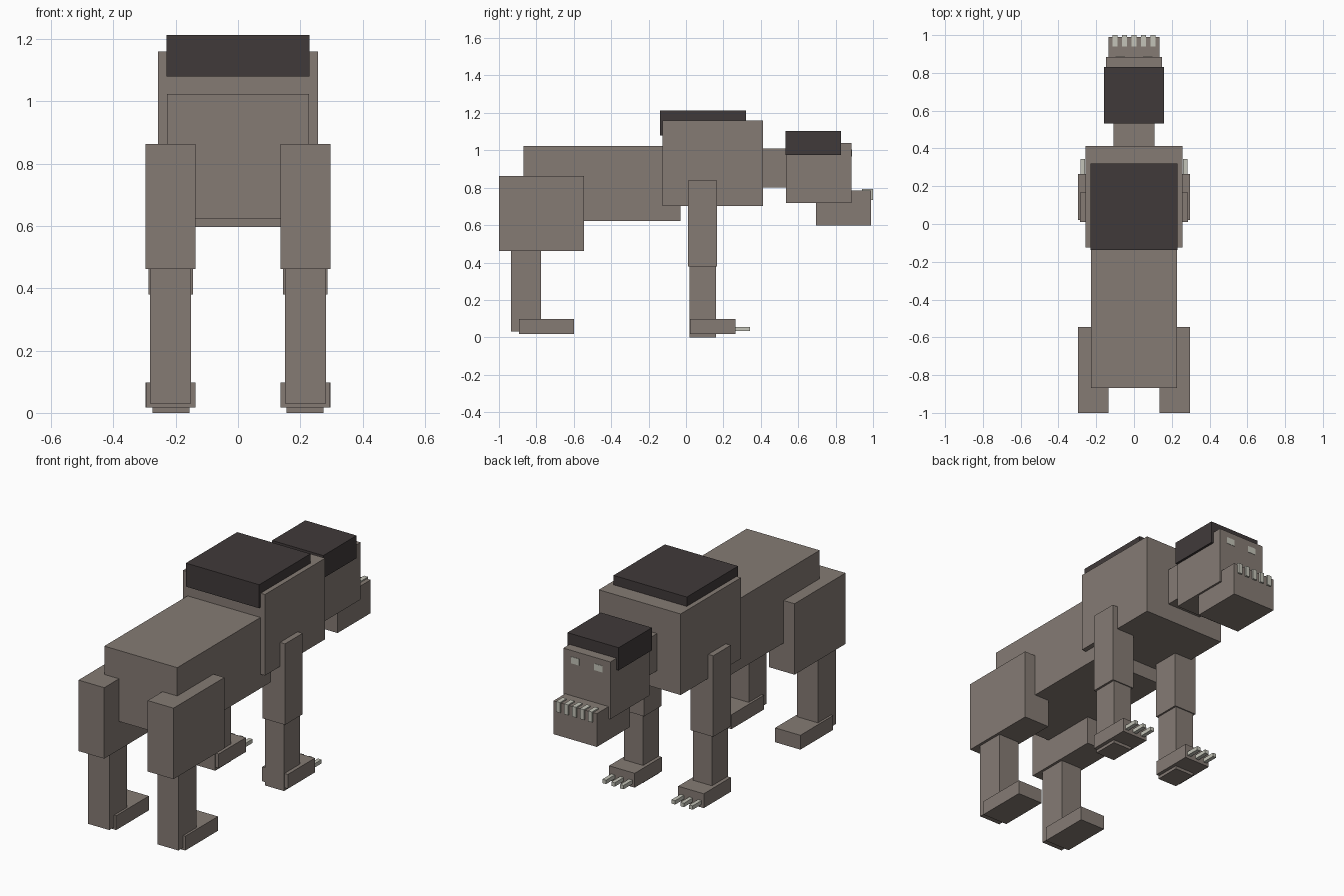
import bpy
import bmesh
from mathutils import Vector

if "Cube" in bpy.data.objects:
    bpy.data.objects.remove(bpy.data.objects["Cube"])


def material(name, rgb):
    m = bpy.data.materials.new(name)
    m.diffuse_color = (*rgb, 1)
    m.use_nodes = True
    m.node_tree.nodes["Principled BSDF"].inputs["Base Color"].default_value = m.diffuse_color
    return m


FUR = material("grey brown fur", (0.235, 0.198, 0.175))
DARK = material("dark fur", (0.051, 0.042, 0.042))
BONE = material("pale bone", (0.55, 0.55, 0.48))


def boxes(name, spans, mat):
    """One object made of boxes, each given as x, y and z ranges."""
    bm = bmesh.new()
    for span in spans:
        lo, hi = Vector([s[0] for s in span]), Vector([s[1] for s in span])
        verts = bmesh.ops.create_cube(bm, size=1)["verts"]
        for v in verts:
            v.co = (lo + hi) / 2 + v.co * (hi - lo)
    mesh = bpy.data.meshes.new(name)
    bm.to_mesh(mesh)
    bm.free()
    mesh.materials.append(mat)
    obj = bpy.data.objects.new(name, mesh)
    bpy.context.collection.objects.link(obj)
    return obj


def centred(name, half_width, y, z, mat=FUR):
    return boxes(name, [((-half_width, half_width), y, z)], mat)


def paired(name, xs, y, z, mat=FUR):
    """Same part on both sides of the body; xs lists x ranges on the right."""
    for side, s in (("right", 1), ("left", -1)):
        boxes(f"{side}_{name}", [(sorted((s * a, s * b)), y, z) for a, b in xs], mat)


# Trunk
centred("hind_body", 0.228, (-0.868, -0.03), (0.622, 1.023))
centred("chest", 0.256, (-0.125, 0.413), (0.702, 1.16))
centred("back_mane", 0.229, (-0.138, 0.32), (1.08, 1.213), DARK)

# Head
centred("neck", 0.108, (0.40, 0.55), (0.80, 1.01))
centred("head", 0.147, (0.535, 0.885), (0.717, 1.04))
centred("head_mane", 0.16, (0.533, 0.83), (0.975, 1.103), DARK)
centred("jaw", 0.136, (0.695, 0.99), (0.597, 0.785))
boxes("teeth", [((x - 0.0125, x + 0.0125), (0.94, 1.0), (0.733, 0.792))
                for x in (-0.1, -0.05, 0, 0.05, 0.1)], BONE)
paired("eye", [(0.047, 0.099)], (0.882, 0.887), (0.968, 1.005), BONE)

# Hind legs
paired("thigh", [(0.136, 0.297)], (-1.0, -0.545), (0.462, 0.863))
paired("hind_shin", [(0.15, 0.282)], (-0.935, -0.775), (0.03, 0.48))
paired("hind_foot", [(0.137, 0.295)], (-0.892, -0.60), (0.017, 0.098))

# Front legs
paired("upper_foreleg", [(0.145, 0.287)], (0.01, 0.167), (0.38, 0.838))
paired("lower_foreleg", [(0.155, 0.275)], (0.018, 0.161), (0.0, 0.40))
paired("front_foot", [(0.136, 0.296)], (0.022, 0.264), (0.017, 0.098))
paired("claws", [(x - 0.011, x + 0.011) for x in (0.161, 0.216, 0.271)],
       (0.25, 0.343), (0.034, 0.056), BONE)
